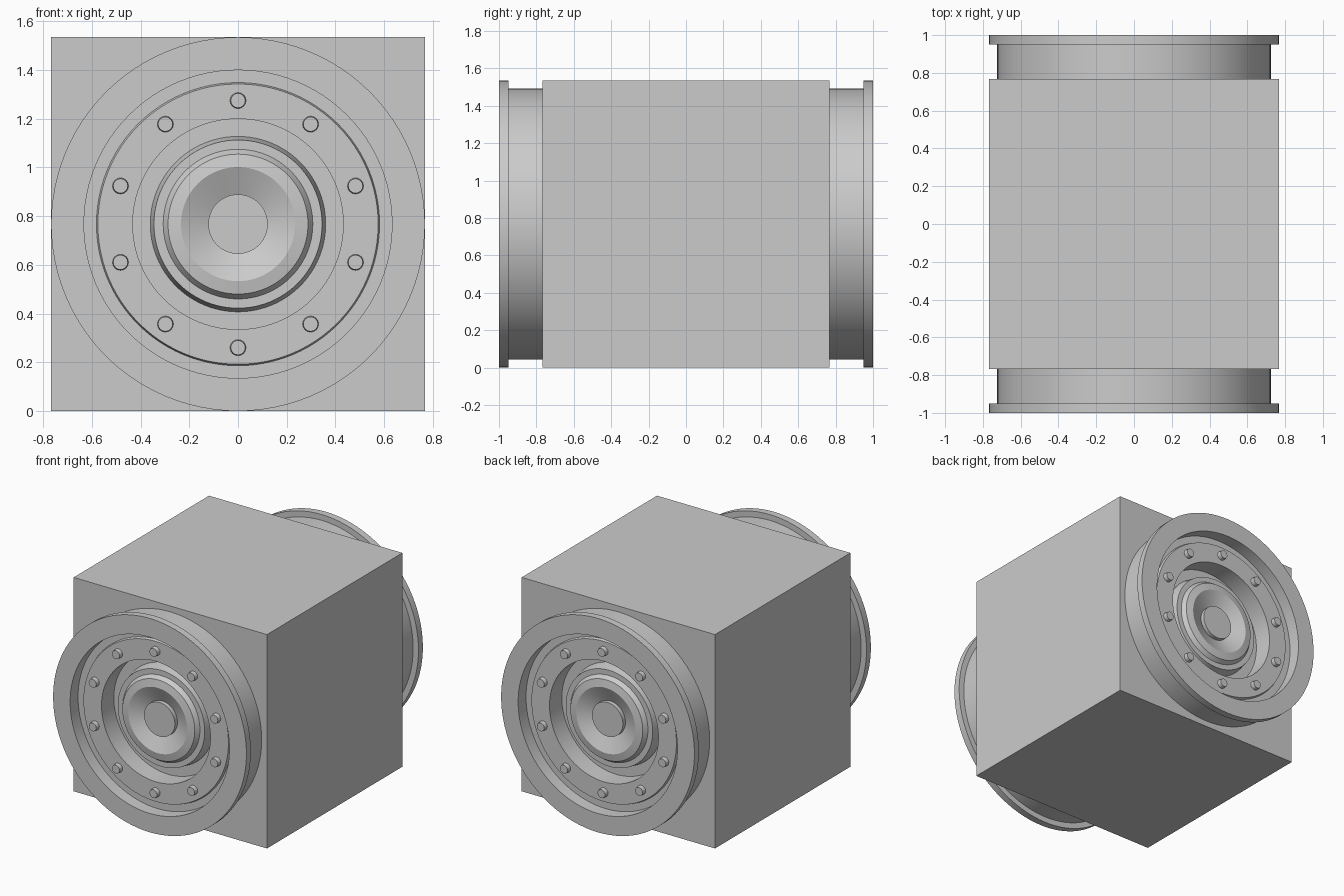
import bpy, bmesh, math
from mathutils import Matrix, Vector

if "Cube" in bpy.data.objects:
    bpy.data.objects.remove(bpy.data.objects["Cube"])

R = 0.767          # half width of the block and wheel radius
SEG = 96


def finish(name, bm, smooth=True):
    bmesh.ops.recalc_face_normals(bm, faces=bm.faces[:])
    me = bpy.data.meshes.new(name)
    bm.to_mesh(me)
    bm.free()
    ob = bpy.data.objects.new(name, me)
    bpy.context.collection.objects.link(ob)
    if smooth:
        bpy.ops.object.select_all(action='DESELECT')
        ob.select_set(True)
        bpy.context.view_layer.objects.active = ob
        bpy.ops.object.shade_smooth_by_angle(angle=math.radians(20))
    return ob


def lathe(name, profile, side):
    """Spin (radius, distance along y) points around the wheel axis."""
    bm = bmesh.new()
    verts = [bm.verts.new((r, side * d, R)) for r, d in profile]
    edges = [bm.edges.new(p) for p in zip(verts, verts[1:])]
    bmesh.ops.spin(bm, geom=verts + edges, cent=(0, 0, R), axis=(0, 1, 0),
                   angle=math.tau, steps=SEG, use_duplicate=False)
    bmesh.ops.remove_doubles(bm, verts=bm.verts[:], dist=1e-5)
    return finish(name, bm)


# Central block
bm = bmesh.new()
bmesh.ops.create_cube(bm, size=2 * R, matrix=Matrix.Translation((0, 0, R)))
finish("central_block", bm, smooth=False)

# Wheel section: tread, flange, recessed plate, hub with dished centre
wheel = [(0, 0.76), (0.725, 0.76), (0.725, 0.95), (R, 0.95), (R, 1.0),
         (0.632, 1.0), (0.632, 0.91), (0.581, 0.91), (0.575, 0.93),
         (0.432, 0.93), (0.432, 0.79), (0.36, 0.79), (0.345, 0.87),
         (0.307, 0.87), (0.287, 0.90), (0.234, 0.91), (0.122, 0.86),
         (0.122, 0.89), (0, 0.89)]

for side, label in ((-1, "front"), (1, "back")):
    lathe(label + "_wheel", wheel, side)

    # Ring of ten bolts
    bm = bmesh.new()
    for i in range(10):
        a = math.tau * i / 10
        pos = Vector((0.507 * math.sin(a), side * 0.94, R + 0.507 * math.cos(a)))
        turn = Matrix.Rotation(-side * math.pi / 2, 4, 'X')
        bmesh.ops.create_cone(bm, cap_ends=True, segments=16, radius1=0.034,
                              radius2=0.030, depth=0.04,
                              matrix=Matrix.Translation(pos) @ turn)
    finish(label + "_bolts", bm)
